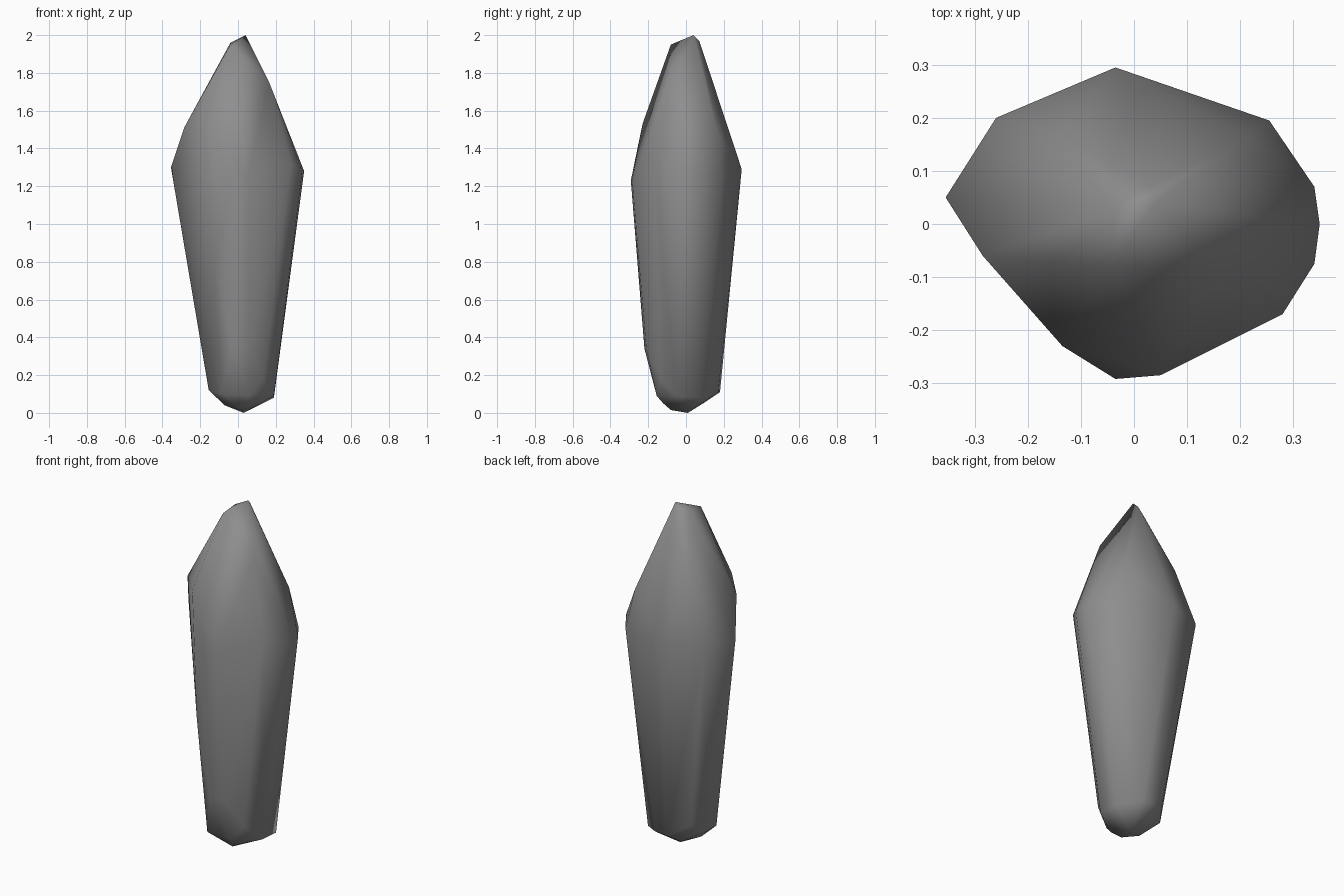
import bpy
import bmesh

cube = bpy.data.objects.get("Cube")
if cube:
    bpy.data.objects.remove(cube, do_unlink=True)


def make_material(name, colour):
    mat = bpy.data.materials.new(name)
    mat.use_nodes = True
    mat.diffuse_color = colour
    mat.node_tree.nodes["Principled BSDF"].inputs["Base Color"].default_value = colour
    return mat


def make_hull(name, corners, material):
    """Wrap a tight convex skin round the corner points."""
    bm = bmesh.new()
    for corner in corners:
        bm.verts.new(corner)
    result = bmesh.ops.convex_hull(bm, input=bm.verts)
    unused = {v for v in result["geom_interior"] + result["geom_unused"]
              if isinstance(v, bmesh.types.BMVert)}
    bmesh.ops.delete(bm, geom=list(unused), context="VERTS")
    bmesh.ops.recalc_face_normals(bm, faces=bm.faces)
    for face in bm.faces:
        face.smooth = True
    mesh = bpy.data.meshes.new(name)
    bm.to_mesh(mesh)
    bm.free()
    mesh.materials.append(material)
    obj = bpy.data.objects.new(name, mesh)
    bpy.context.collection.objects.link(obj)
    return obj


# Pointed top, slanting down to the front left
tip = [(.04, .04, 2), (-.04, -.08, 1.95), (-.04, .03, 1.96), (.03, .07, 1.97)]

# Corners on the sloping shoulders
shoulder = [(.165, -.085, 1.75), (-.285, -.06, 1.51), (-.135, -.23, 1.53),
            (-.14, .17, 1.6), (.215, .165, 1.49)]

# Widest girdle, counterclockwise from the left side
girdle = [(.35, 0, 1.28), (.34, .07, 1.27), (.255, .195, 1.26),
          (-.035, .295, 1.29), (-.26, .2, 1.3), (-.355, .05, 1.3),
          (-.035, -.292, 1.23), (.05, -.285, 1.23), (.28, -.17, 1.32),
          (.34, -.075, 1.28)]

# Lower flanks and narrow rounded foot
flank = [(-.03, -.22, .34), (.06, -.21, .34), (-.12, -.21, .78)]
foot = [(.19, .08, .08), (.19, -.05, .09), (.135, -.135, .18),
        (.06, -.155, .09), (-.09, -.155, .1), (-.155, -.06, .12),
        (-.155, .03, .12), (-.105, .105, .17), (0, .18, .11), (.08, .17, .11)]
base = [(.03, .01, 0), (.02, -.08, .015), (-.07, -.04, .04),
        (-.03, .09, .05), (.06, -.12, .05)]

stone_grey = make_material("stone grey", (.27, .27, .27, 1))
make_hull("crystal_shard", tip + shoulder + girdle + flank + foot + base, stone_grey)
